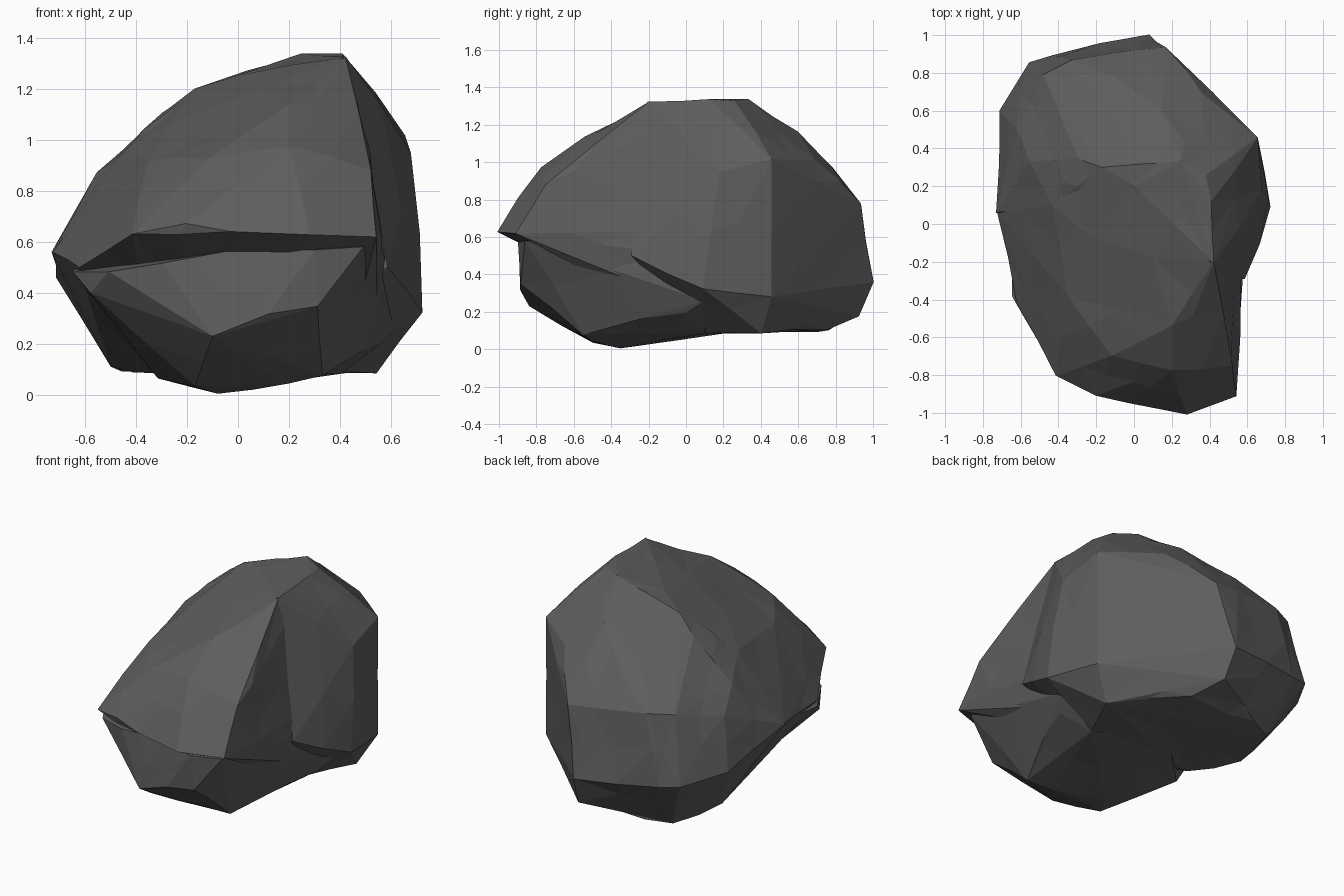
import bpy, bmesh, random
from mathutils import Vector

if "Cube" in bpy.data.objects:
    bpy.data.objects.remove(bpy.data.objects["Cube"])

random.seed(7)
stone = bpy.data.materials.new("dark_grey_stone")
stone.diffuse_color = (0.11, 0.11, 0.11, 1)
stone.use_nodes = True
stone.node_tree.nodes["Principled BSDF"].inputs["Base Color"].default_value = stone.diffuse_color


def hull_rock(name, points, rough):
    """Convex boulder through key corners, with chipped facets."""
    bm = bmesh.new()
    for p in points:
        bm.verts.new(p)
    bmesh.ops.convex_hull(bm, input=bm.verts[:])
    loose = [v for v in bm.verts if not v.link_faces]
    bmesh.ops.delete(bm, geom=loose, context='VERTS')
    bmesh.ops.triangulate(bm, faces=bm.faces[:])
    # break the long edges into subtle chips
    long_edges = [e for e in bm.edges if e.calc_length() > 0.3]
    old = set(bm.verts)
    bmesh.ops.subdivide_edges(bm, edges=long_edges, cuts=1)
    bmesh.ops.triangulate(bm, faces=bm.faces[:])
    bm.normal_update()
    for v in bm.verts:
        if v not in old:
            v.co += v.normal * random.uniform(-rough, rough)
    bmesh.ops.recalc_face_normals(bm, faces=bm.faces[:])
    me = bpy.data.meshes.new(name)
    bm.to_mesh(me)
    bm.free()
    me.materials.append(stone)
    ob = bpy.data.objects.new(name, me)
    bpy.context.collection.objects.link(ob)
    return ob


# crest and slopes
crest = [(.38, .26, 1.33), (.41, .12, 1.34), (.42, -.2, 1.32), (.50, -.44, 1.03),
         (.52, -.75, .88), (.25, .33, 1.33), (0, .2, 1.26), (-.17, .3, 1.2),
         (-.3, .35, 1.11), (.15, .6, 1.17), (.2, -.54, 1.14), (.2, -.78, .98),
         (-.12, -.7, .93), (-.35, -.38, .92), (-.43, .1, .96), (.36, .69, 1.01),
         (.17, .94, .78), (0, .93, .8), (-.1, .78, .98), (-.33, .87, .83),
         (-.48, .79, .83), (-.61, .5, .75), (-.55, .33, .87)]
# widest line, overhanging front lip and underside
skirt = [(-.73, .06, .56), (-.71, .6, .46), (.08, 1, .36), (-.44, .9, .4),
         (-.55, .85, .42), (.54, -.91, .62), (.28, -1, .63), (-.62, -.42, .5),
         (-.03, -.95, .64), (-.2, -.9, .67), (-.42, -.81, .63),
         (.54, .4, .09), (.2, .75, .11), (.1, .92, .18), (-.4, .7, .09),
         (-.5, .35, .11), (-.31, .1, .08), (.4, .1, .09), (-.1, .82, .13)]
# bulging right shoulder, and the flatter wall in front of it
shoulder = [(.73, .09, .32), (.66, .46, .28), (.66, .46, 1.02), (.68, .18, .95),
            (.59, -.3, .5), (.6, .1, .24)]
wall = [(.57, -.3, .63), (.59, 0, .5)]
# lower front ledge under the lip
ledge = [(.31, -.88, .35), (.12, -.88, .32), (-.1, -.84, .23), (-.58, -.5, .4),
         (-.64, -.38, .48), (.33, -.55, .08), (-.08, -.35, 0), (-.17, -.5, .03),
         (.2, -.5, .04), (-.31, 0, .07), (.55, 0, .2), (.62, .1, .26),
         (.55, -.35, .52), (.4, .1, .09), (.49, -.86, .58), (.3, -.9, .57),
         (0, -.82, .57), (-.3, -.74, .52), (-.65, -.2, .5), (-.5, -.62, .48),
         (0, .3, .1)]

body = crest + skirt
boulder = hull_rock("boulder", [p for p in body if p[1] < .5] + wall, 0.01)
pieces = [hull_rock("rear_mass", [p for p in body if p[1] > -.25] + shoulder, 0.01),
          hull_rock("lower_ledge", ledge, 0.008)]

# fuse the masses into one stone
bpy.context.view_layer.objects.active = boulder
for piece in pieces:
    mod = boulder.modifiers.new("fuse", 'BOOLEAN')
    mod.operation = 'UNION'
    mod.solver = 'EXACT'
    mod.object = piece
    bpy.ops.object.modifier_apply(modifier=mod.name)
    bpy.data.objects.remove(piece, do_unlink=True)
for p in boulder.data.polygons:
    p.use_smooth = False
    p.material_index = 0
